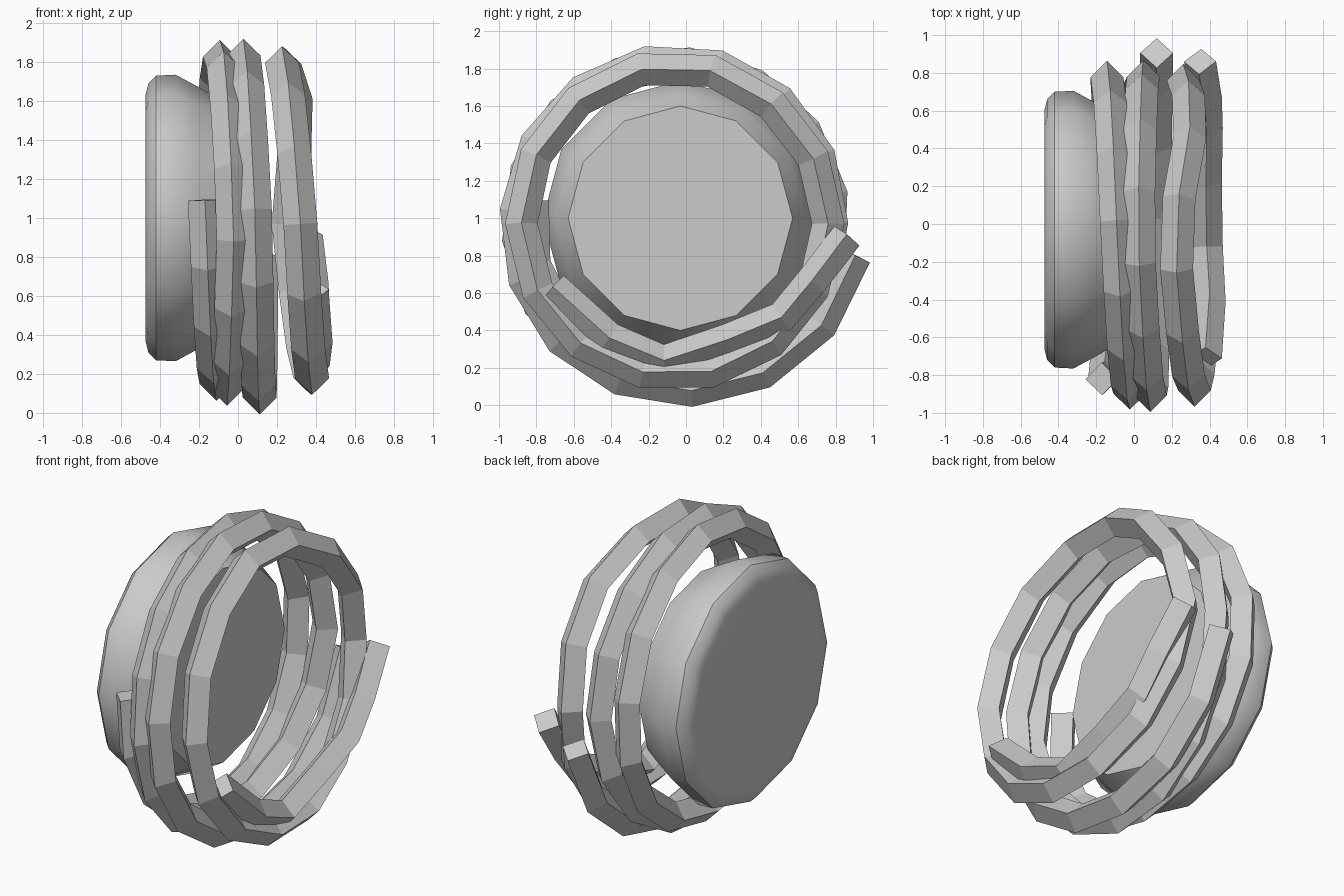
import bpy, math
from mathutils import Vector

if "Cube" in bpy.data.objects:
    bpy.data.objects.remove(bpy.data.objects["Cube"])

YC, ZC = -0.05, 0.97      # axis of the coils


def make(name, verts, faces):
    me = bpy.data.meshes.new(name)
    me.from_pydata(verts, [], faces)
    me.update()
    ob = bpy.data.objects.new(name, me)
    bpy.context.collection.objects.link(ob)
    return ob


def lathe_x(name, profile, sides, yc, zc):
    """Closed solid turned around the x direction."""
    verts, faces = [], []
    for x, r in profile:
        for i in range(sides):
            a = 2 * math.pi * i / sides
            verts.append((x, yc + r * math.cos(a), zc + r * math.sin(a)))
    for j in range(len(profile) - 1):
        for i in range(sides):
            k = (i + 1) % sides
            faces.append((j * sides + i, j * sides + k,
                          (j + 1) * sides + k, (j + 1) * sides + i))
    faces.append(tuple(reversed(range(sides))))
    last = (len(profile) - 1) * sides
    faces.append(tuple(range(last, last + sides)))
    return make(name, verts, faces)


def strip(name, pts, half, closed=False):
    """Sweep a square bar, ridge outwards, along the points."""
    n = len(pts)
    verts, faces = [], []
    for i, p in enumerate(pts):
        if closed:
            a, b = pts[i - 1], pts[(i + 1) % n]
        else:
            a, b = pts[max(i - 1, 0)], pts[min(i + 1, n - 1)]
        t = (b - a).normalized()
        out = Vector((0, p.y - YC, p.z - ZC))
        out = (out - t * out.dot(t)).normalized()
        side = t.cross(out)
        for d in (out, side, -out, -side):
            verts.append(p + d * half)
    for i in range(n if closed else n - 1):
        j = (i + 1) % n
        for k in range(4):
            m = (k + 1) % 4
            faces.append((i * 4 + k, i * 4 + m, j * 4 + m, j * 4 + k))
    if not closed:
        faces.append((3, 2, 1, 0))
        faces.append(tuple(range(4 * n - 4, 4 * n)))
    return make(name, verts, faces)


def winding(keys, count):
    """Points from (angle, x, radius) keys; 0 = front, 90 = bottom."""
    pts = []
    for i in range(count):
        a = keys[0][0] + (keys[-1][0] - keys[0][0]) * i / (count - 1)
        for k0, k1 in zip(keys, keys[1:]):
            if a <= k1[0] + 1e-6:
                f = (a - k0[0]) / (k1[0] - k0[0])
                x = k0[1] + (k1[1] - k0[1]) * f
                r = k0[2] + (k1[2] - k0[2]) * f
                break
        t = math.radians(a)
        pts.append(Vector((x, YC - r * math.cos(t), ZC - r * math.sin(t))))
    return pts


# twelve-sided drum
drum = lathe_x("drum", [(-0.475, 0.63), (-0.46, 0.69), (-0.42, 0.73),
                        (-0.32, 0.735), (-0.2, 0.67), (-0.08, 0.6)],
               12, -0.03, 1.0)
bpy.context.view_layer.objects.active = drum
drum.select_set(True)
bpy.ops.object.shade_smooth_by_angle(angle=math.radians(35))

# long coil of two and a half turns
strip("long_coil", winding([
    (-9, -0.17, 0.78), (90, -0.11, 0.82), (180, -0.15, 0.84),
    (270, -0.09, 0.86), (360, -0.02, 0.85), (450, -0.06, 0.86),
    (540, 0.05, 0.83), (630, 0.02, 0.88), (720, 0.09, 0.86),
    (810, 0.11, 0.89), (890, 0.12, 0.97)], 37), 0.087)

# outer loop
strip("outer_loop", winding([
    (180, 0.26, 0.81), (225, 0.31, 0.81), (270, 0.21, 0.85),
    (360, 0.32, 0.83), (450, 0.39, 0.81), (540, 0.26, 0.81)], 15)[:-1],
    0.087, True)

# loose end lying across the bottom of the loop
strip("loose_end", [Vector(p) for p in [
    (0.38, -0.71, 0.63), (0.40, -0.41, 0.36), (0.385, -0.12, 0.24),
    (0.38, 0.22, 0.35), (0.385, 0.51, 0.47), (0.38, 0.67, 0.66),
    (0.35, 0.86, 0.905)]], 0.085)
